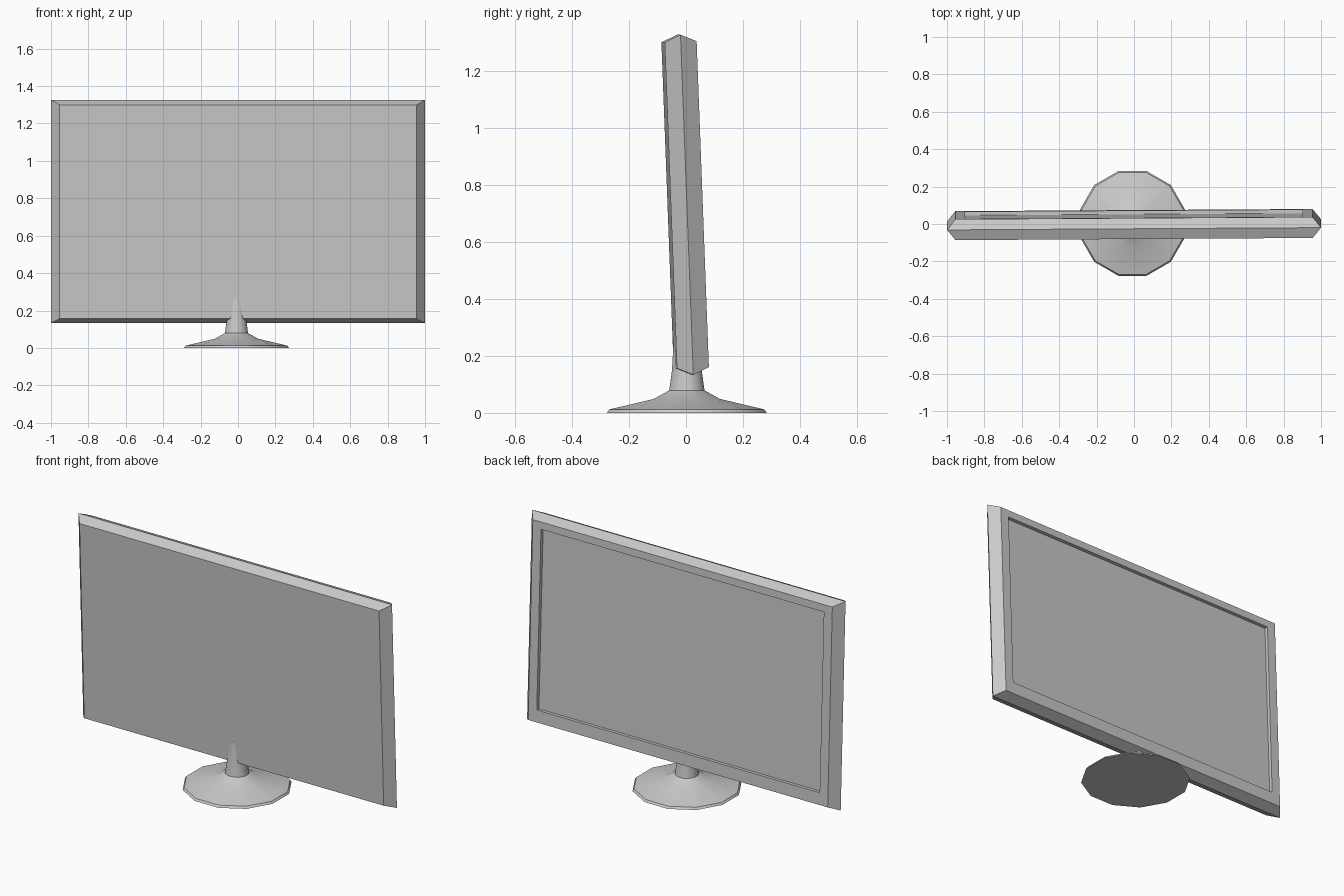
import bpy, bmesh, math

cube = bpy.data.objects.get("Cube")
if cube:
    bpy.data.objects.remove(cube, do_unlink=True)

grey = bpy.data.materials.new("plain grey")
grey.use_nodes = True
colour = (0.588, 0.588, 0.588, 1)
grey.diffuse_color = colour
grey.node_tree.nodes["Principled BSDF"].inputs["Base Color"].default_value = colour


def loft(name, rings):
    """Skin a list of closed rings and cap both ends."""
    bm = bmesh.new()
    loops = [[bm.verts.new(p) for p in ring] for ring in rings]
    for a, b in zip(loops, loops[1:]):
        n = len(a)
        for i in range(n):
            j = (i + 1) % n
            bm.faces.new((a[i], a[j], b[j], b[i]))
    bm.faces.new(loops[0])
    bm.faces.new(loops[-1])
    bmesh.ops.recalc_face_normals(bm, faces=bm.faces)
    mesh = bpy.data.meshes.new(name)
    bm.to_mesh(mesh)
    bm.free()
    mesh.materials.append(grey)
    obj = bpy.data.objects.new(name, mesh)
    bpy.context.collection.objects.link(obj)
    return obj


def rectangle(y, half_x, bottom, top):
    return [(-half_x, y, bottom), (half_x, y, bottom),
            (half_x, y, top), (-half_x, y, top)]


def circle(radius, z, sides=12):
    turn = 2 * math.pi / sides
    return [(radius * math.cos((i + 0.5) * turn),
             radius * math.sin((i + 0.5) * turn), z) for i in range(sides)]


# Screen housing: flat front, ridge round the middle, recessed back panel
depth = 0.056
screen = loft("screen_housing", [
    rectangle(-depth, 0.955, -0.572, 0.572),
    rectangle(0, 1.0, -0.597, 0.597),
    rectangle(depth, 0.955, -0.572, 0.572),
    rectangle(depth, 0.902, -0.502, 0.53),
    rectangle(depth - 0.02, 0.902, -0.502, 0.53),
])
screen.location = (0, -0.003, 0.73)
screen.rotation_euler = (math.radians(2.15), 0, math.radians(0.35))

# Stand: twelve-sided flared foot with a tapered neck
profile = [(0.29, 0), (0.282, 0.012), (0.12, 0.049), (0.064, 0.079),
           (0.054, 0.15), (0.047, 0.27)]
stand = loft("stand", [circle(r, z) for r, z in profile])
stand.location = (-0.008, 0.003, 0)

bpy.ops.object.select_all(action='DESELECT')
stand.select_set(True)
bpy.context.view_layer.objects.active = stand
bpy.ops.object.shade_smooth_by_angle(angle=math.radians(35))
